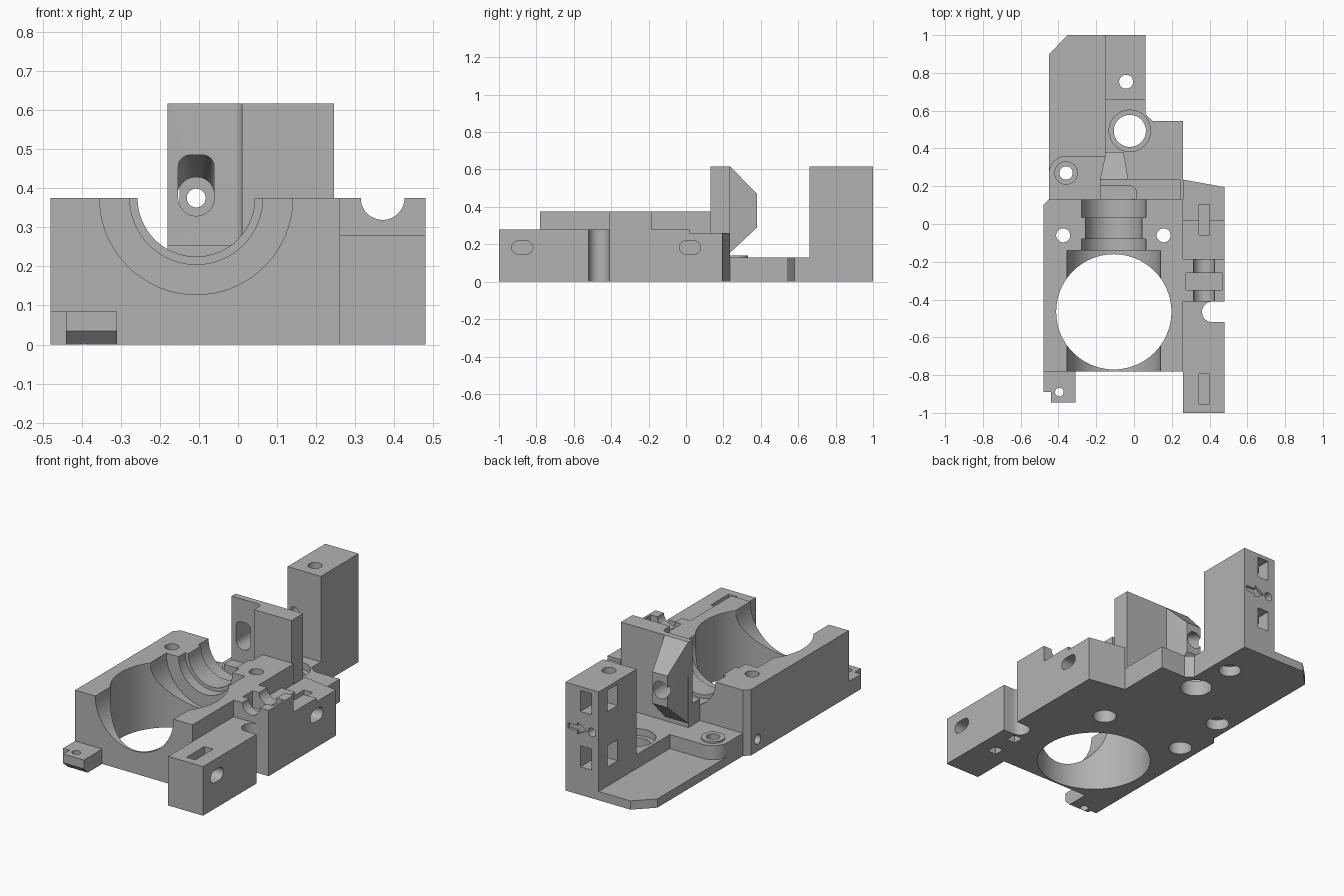
import bpy, bmesh, math
from mathutils import Vector

cube = bpy.data.objects.get("Cube")
if cube:
    bpy.data.objects.remove(cube, do_unlink=True)

grey = bpy.data.materials.new("matte_grey")
grey.use_nodes = True
GREY = (0.45, 0.45, 0.45, 1)
grey.diffuse_color = GREY
grey.node_tree.nodes["Principled BSDF"].inputs["Base Color"].default_value = GREY


def finish(name, bm):
    bmesh.ops.recalc_face_normals(bm, faces=bm.faces)
    mesh = bpy.data.meshes.new(name)
    bm.to_mesh(mesh)
    bm.free()
    mesh.materials.append(grey)
    obj = bpy.data.objects.new(name, mesh)
    bpy.context.collection.objects.link(obj)
    return obj


def prism(name, outline, lo, hi, axis="z"):
    """Extrude a closed outline along z (xy points), x (yz points) or y (xz points)."""
    place = {"z": lambda a, b, h: (a, b, h),
             "x": lambda a, b, h: (h, a, b),
             "y": lambda a, b, h: (a, h, b)}[axis]
    bm = bmesh.new()
    low = [bm.verts.new(place(a, b, lo)) for a, b in outline]
    high = [bm.verts.new(place(a, b, hi)) for a, b in outline]
    bm.faces.new(low)
    bm.faces.new(high)
    n = len(outline)
    for i in range(n):
        j = (i + 1) % n
        bm.faces.new((low[i], low[j], high[j], high[i]))
    return finish(name, bm)


def arc(cx, cy, r, start, end, steps):
    angles = [math.radians(start + (end - start) * i / steps) for i in range(steps + 1)]
    return [(cx + r * math.cos(t), cy + r * math.sin(t)) for t in angles]


def box(x0, x1, y0, y1, z0, z1, name="cutter"):
    return prism(name, [(x0, y0), (x1, y0), (x1, y1), (x0, y1)], z0, z1)


def rod(cx, cy, r, lo, hi, axis="z", name="cutter", sides=48):
    return prism(name, arc(cx, cy, r, 0, 360, sides)[:-1], lo, hi, axis)


def hull(name, points):
    bm = bmesh.new()
    for p in points:
        bm.verts.new(p)
    out = bmesh.ops.convex_hull(bm, input=bm.verts)
    bmesh.ops.delete(bm, geom=list({v for v in out["geom_interior"] if isinstance(v, bmesh.types.BMVert)}),
                     context="VERTS")
    bmesh.ops.dissolve_limit(bm, angle_limit=0.01, verts=bm.verts, edges=bm.edges)
    return finish(name, bm)


def combine(target, tools, operation="DIFFERENCE"):
    bpy.context.view_layer.objects.active = target
    for tool in tools:
        mod = target.modifiers.new("cut", "BOOLEAN")
        mod.operation, mod.solver, mod.object = operation, "EXACT", tool
        bpy.ops.object.modifier_apply(modifier=mod.name)
        bpy.data.objects.remove(tool, do_unlink=True)


BORE_X, BORE_Z = -0.107, 0.375

# Main block with a round well, a stepped half bore and bolt holes
main = prism("main_block", [(-0.48, -0.78), (0.26, -0.78), (0.26, 0.13),
                            (-0.45, 0.13), (-0.48, 0.1)], 0, 0.375)
combine(main, [rod(-0.107, -0.465, 0.305, -0.1, 0.5, sides=80),
               rod(BORE_X, BORE_Z, 0.247, -0.9, -0.14, "y", sides=80),
               rod(BORE_X, BORE_Z, 0.17, -0.2, -0.08, "y", sides=64),
               rod(BORE_X, BORE_Z, 0.15, -0.1, 0.05, "y", sides=64),
               rod(BORE_X, BORE_Z, 0.17, 0.035, 0.2, "y", sides=64),
               rod(0.04, 0.07, 0.027, -0.6, -0.4, "x")])
for x in (-0.375, 0.157):
    combine(main, [rod(x, -0.06, 0.037, -0.1, 0.5), rod(x, -0.06, 0.063, -0.1, 0.08)])

# Stepped side block; its back edge slants
side = prism("side_block", [(-1, 0), (0.235, 0), (0.235, 0.26), (0.02, 0.26), (0.02, 0.28),
                            (-0.185, 0.28), (-0.185, 0.375), (-0.41, 0.375),
                            (-0.41, 0.28), (-1, 0.28)], 0.26, 0.48, "x")
for v in side.data.vertices:
    if v.co.y > 0.2 and v.co.x > 0.4:
        v.co.y = 0.195
notch = arc(0.415, -0.465, 0.055, 90, 270, 20) + [(0.6, -0.52), (0.6, -0.41)]
combine(side, [prism("cutter", notch, -0.1, 0.5),
               rod(0.37, 0.375, 0.056, -0.45, -0.1, "y"),
               box(0.275, 0.468, -0.35, -0.26, 0.28, 0.5)])
# Clamp screws: top nut slot and oblong side hole
for y in (-0.875, 0.022):
    oblong = arc(y + 0.022, 0.183, 0.035, -90, 90, 12) + arc(y - 0.022, 0.183, 0.035, 90, 270, 12)
    combine(side, [box(0.345, 0.4, y - 0.08, y + 0.08, 0.13, 0.5),
                   prism("cutter", oblong, 0.31, 0.6, "x")])
for y in (-0.72, -0.56):
    combine(side, [box(0.345, 0.4, y - 0.03, y + 0.03, -0.1, 0.04)])

# Front tab with an undercut nose
tab = box(-0.48, -0.31, -0.89, -0.78, 0, 0.085, "front_tab")
nose = prism("nose", [(-0.85, 0), (-0.91, 0), (-0.945, 0.035), (-0.945, 0.085), (-0.85, 0.085)],
             -0.44, -0.31, "x")
combine(tab, [nose], "UNION")
combine(tab, [rod(-0.395, -0.89, 0.023, -0.1, 0.2)])

# Base plate: thin tray plus raised pad
plate = prism("base_plate", [(-0.45, 0.13), (0, 0.13), (0, 1), (-0.35, 1), (-0.45, 0.9)], 0, 0.05)
pad = prism("pad", [(-0.45, 0.13), (0.26, 0.13), (0.26, 0.545), (0.1, 0.545), (0.06, 0.58),
                    (0.06, 1), (-0.15, 1), (-0.15, 0.36)]
            + arc(-0.36, 0.27, 0.09, 90, 180, 12), 0, 0.13)
combine(plate, [pad, rod(-0.36, 0.27, 0.062, 0.1, 0.14)], "UNION")
combine(plate, [rod(-0.36, 0.27, 0.035, -0.1, 0.3), rod(-0.36, 0.27, 0.063, -0.1, 0.06),
                rod(-0.022, 0.493, 0.085, -0.1, 0.3), rod(-0.022, 0.493, 0.11, 0.09, 0.3),
                rod(-0.042, 0.753, 0.037, -0.1, 0.3), rod(-0.042, 0.753, 0.06, -0.1, 0.06)])

# Upright post: thick on one side, thin wall on the other, wedge behind
post = prism("post", [(-0.18, 0.235), (-0.18, 0.2)] + arc(-0.015, 0.175, 0.025, 90, 0, 8)
             + [(0.01, 0.13), (0.245, 0.13), (0.245, 0.235)], 0.13, 0.617)
foot = box(-0.18, 0.245, 0.13, 0.235, 0.13, 0.255)
wedge = hull("wedge", [(x, y, z)
                       for y, z, x0, x1 in ((0.22, 0.14, -0.18, -0.03), (0.38, 0.29, -0.148, -0.055),
                                            (0.38, 0.47, -0.148, -0.055), (0.235, 0.617, -0.18, -0.03),
                                            (0.22, 0.617, -0.18, -0.03))
                       for x in (x0, x1)])
combine(post, [foot, wedge], "UNION")
# Funnel slot narrowing to a round hole
ring = arc(BORE_X, BORE_Z, 0.046, 0, 360, 32)[:-1]
mouth = arc(BORE_X + 0.016, 0.455, 0.03, 0, 90, 6) + arc(BORE_X - 0.016, 0.455, 0.03, 90, 180, 6)
combine(post, [hull("cutter", [(x, y, z) for x, z in ring for y in (0.1, 0.4)]
                    + [(x, y, z) for x, z in mouth for y in (0.1, 0.22)])])

# Rear tower with bolt hole, nut pockets and an engraved arrow
tower = box(-0.15, 0.06, 0.66, 1, 0.13, 0.617, "rear_tower")
arrow = [(0.045, 0.36), (0.045, 0.39), (-0.015, 0.39), (-0.015, 0.41),
         (-0.075, 0.375), (-0.015, 0.34), (-0.015, 0.36)]
combine(tower, [rod(-0.042, 0.753, 0.037, 0, 0.8),
                rod(BORE_X, BORE_Z, 0.024, 0.5, 1.1, "y"),
                prism("cutter", arrow, 0.985, 1.1, "y")])
for z0, z1 in ((0.16, 0.28), (0.475, 0.595)):
    combine(tower, [box(-0.105, -0.035, 0.9, 1.1, z0, z1),
                    box(-0.3, -0.06, 0.83, 0.92, z0, z1)])

# Smooth bores, crisp edges
bpy.ops.object.select_all(action="DESELECT")
for part in (main, side, tab, plate, post, tower):
    part.select_set(True)
bpy.context.view_layer.objects.active = main
bpy.ops.object.shade_smooth_by_angle(angle=math.radians(25))
